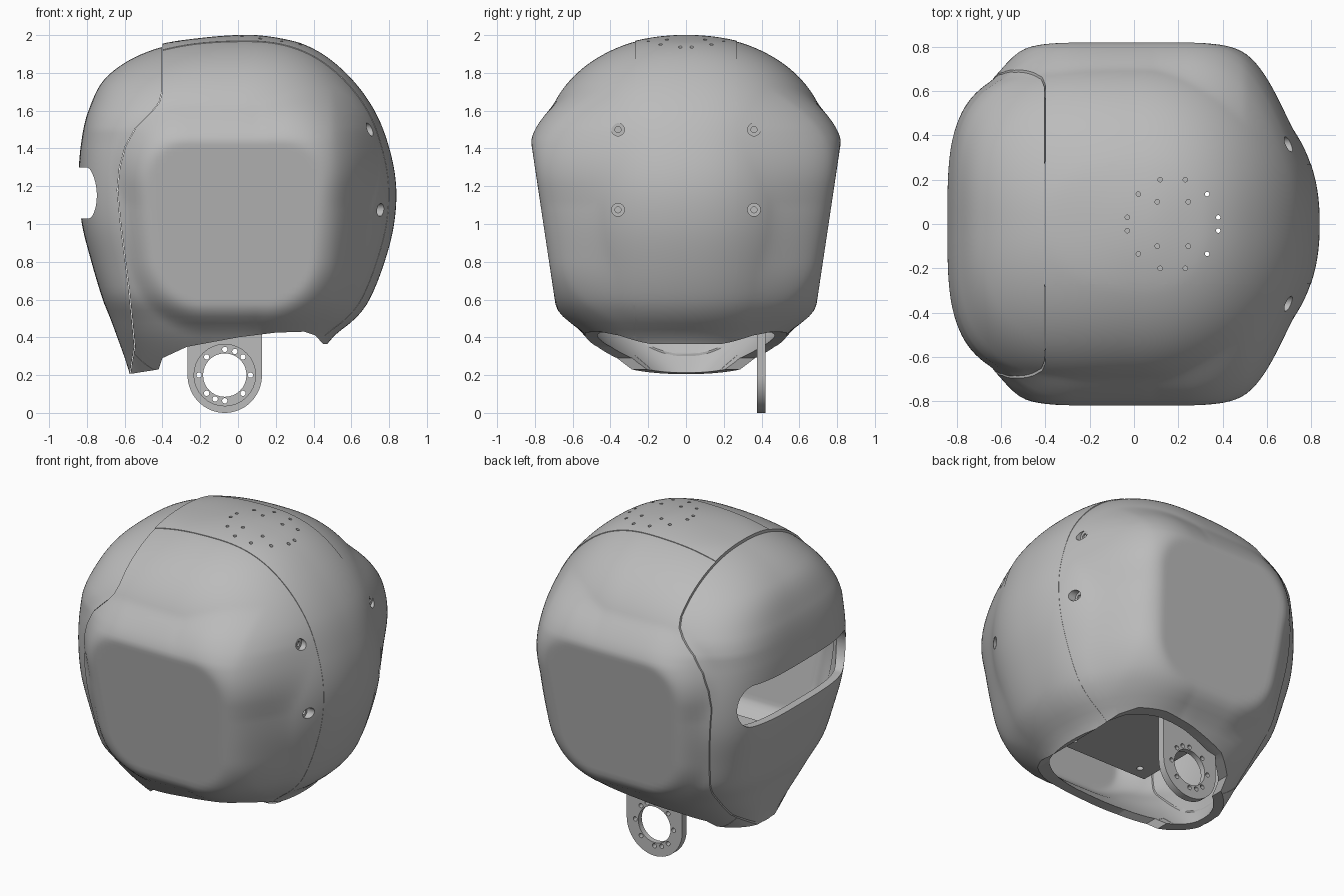
import bpy, bmesh, math
from mathutils import Matrix, Vector

cube = bpy.data.objects.get("Cube")
if cube:
    bpy.data.objects.remove(cube, do_unlink=True)

mat = bpy.data.materials.new("mid grey")
mat.use_nodes = True
GREY = (0.5, 0.5, 0.5, 1)
mat.diffuse_color = GREY
mat.node_tree.nodes["Principled BSDF"].inputs["Base Color"].default_value = GREY


# Helpers
def to_object(name, bm):
    bmesh.ops.recalc_face_normals(bm, faces=bm.faces)
    me = bpy.data.meshes.new(name)
    bm.to_mesh(me)
    bm.free()
    me.materials.append(mat)
    ob = bpy.data.objects.new(name, me)
    bpy.context.collection.objects.link(ob)
    return ob


def activate(ob):
    bpy.ops.object.select_all(action='DESELECT')
    ob.select_set(True)
    bpy.context.view_layer.objects.active = ob


def carve(ob, cutter, op='DIFFERENCE'):
    activate(ob)
    m = ob.modifiers.new("carve", 'BOOLEAN')
    m.operation, m.object, m.solver = op, cutter, 'EXACT'
    bpy.ops.object.modifier_apply(modifier=m.name)
    bpy.data.objects.remove(cutter, do_unlink=True)


def extrude(points, vec, name="helper"):
    """Solid from a flat outline pushed along a vector."""
    bm = bmesh.new()
    f = bm.faces.new([bm.verts.new(p) for p in points])
    r = bmesh.ops.extrude_face_region(bm, geom=[f])
    bmesh.ops.translate(bm, vec=vec,
                        verts=[v for v in r["geom"] if isinstance(v, bmesh.types.BMVert)])
    return to_object(name, bm)


def prism(pts, y0=-1.2, y1=1.2, name="helper"):
    return extrude([(x, y0, z) for x, z in pts], (0, y1 - y0, 0), name)


def box(x0, x1, y0, y1, z0, z1, name="helper"):
    return prism([(x0, z0), (x1, z0), (x1, z1), (x0, z1)], y0, y1, name)


def rods(points, r, depth, axis):
    """Several separate cylinders in one mesh."""
    bm = bmesh.new()
    rot = Vector((0, 0, 1)).rotation_difference(Vector(axis)).to_matrix().to_4x4()
    for p in points:
        bmesh.ops.create_cone(bm, cap_ends=True, segments=32, radius1=r, radius2=r,
                              depth=depth, matrix=Matrix.Translation(p) @ rot)
    return to_object("helper", bm)


def clamp(t):
    return min(max(t, 0), 1)


# Head sections: height, front x, back x, half width
SECTIONS = [(1.997, .05, .05, 0), (1.985, -.16, .19, .17), (1.95, -.4, .34, .32),
            (1.8, -.69, .565, .575), (1.6, -.8, .72, .715), (1.4, -.838, .8, .735),
            (1.2, -.847, .836, .74), (1.0, -.83, .825, .73), (.8, -.78, .775, .7),
            (.6, -.72, .695, .66), (.5, -.68, .62, .6), (.4, -.643, .5, .53),
            (.28, -.6, .42, .42), (.16, -.563, .35, .29)]
KEYS = [math.sqrt(SECTIONS[0][0] - s[0]) for s in SECTIONS]


def section(u):
    """Smooth interpolation between neighbouring sections."""
    i = max(j for j in range(len(KEYS) - 1) if KEYS[j] <= u + 1e-9)

    def slope(j, k):
        a, b = max(j - 1, 0), min(j + 1, len(KEYS) - 1)
        return (SECTIONS[b][k] - SECTIONS[a][k]) / (KEYS[b] - KEYS[a])
    h = KEYS[i + 1] - KEYS[i]
    t = (u - KEYS[i]) / h
    return [(2*t**3 - 3*t*t + 1) * SECTIONS[i][k] + (3*t*t - 2*t**3) * SECTIONS[i + 1][k]
            + h * ((t**3 - 2*t*t + t) * slope(i, k) + (t**3 - t*t) * slope(i + 1, k))
            for k in (1, 2, 3)]


def cheek(x, y, z):
    """Push the side outward to a rounded pad that fades softly to the back and top."""
    round_r = .26
    qx = abs(x + .02) - .465 - .1 * (z - 1) + round_r
    qz = abs(z - 1.0) - .46 + round_r
    d = math.hypot(max(qx, 0), max(qz, 0)) + min(max(qx, qz), 0) - round_r
    fade = .12 + .13 * clamp((x - .1) / .4) + .07 * clamp((z - 1.1) / .4)
    t = clamp((fade - d) / (fade + .04))
    gap = min(.815 - .15 * (1.4 - z), .822) - abs(y)
    return y + math.copysign(max(gap, 0) * t * t * (3 - 2 * t), y)


def head(name, offset=0, rows=100, cols=208):
    """Hollow head; the offset is strongest at the crown."""
    bm = bmesh.new()
    top = bm.verts.new((.05, 0, SECTIONS[0][0]))
    rings = []
    for i in range(1, rows + 1):
        u = KEYS[-1] * i / rows
        z = SECTIONS[0][0] - u * u
        xf, xb, b = section(u)
        x0 = .05 * (z / 2) ** 8
        ring = []
        for j in range(cols):
            a = 2 * math.pi * j / cols
            c, s = math.cos(a), math.sin(a)
            n = min(2.2 + 1.4 * clamp((2 - z) / .5), 2.2 + 3 * (z - .16)) if c < 0 else 2.25
            r = (abs(c) ** n + abs(s) ** n) ** (-1 / n)
            x = x0 + r * c * ((xb - x0) if c > 0 else (x0 - xf))
            y = r * s * b
            ring.append(bm.verts.new((x, cheek(x, y, z) if abs(y) > .2 else y, z)))
        rings.append(ring)
    for j in range(cols):
        k = (j + 1) % cols
        bm.faces.new((top, rings[0][j], rings[0][k]))
        for p, q in zip(rings, rings[1:]):
            bm.faces.new((p[j], q[j], q[k], p[k]))
    bm.normal_update()
    for v, nrm in [(v, v.normal.copy()) for v in bm.verts]:
        v.co += nrm * offset * (.3 + .7 * clamp((v.co.z - 1.4) / .4))
    ob = to_object(name, bm)
    activate(ob)
    m = ob.modifiers.new("wall", 'SOLIDIFY')
    m.thickness, m.offset = .05, -1
    bpy.ops.object.modifier_apply(modifier=m.name)
    # Neck opening
    carve(ob, prism([(-1, .205), (-.58, .205), (-.42, .23), (-.4, .29), (-.27, .35), (0, .4),
                     (.2, .425), (.35, .43), (.41, .41), (.45, .365), (1, .365), (1, 0), (-1, 0)]))
    return ob


def visor_area(gap):
    edge = [(-.4, 2.2), (-.4, 1.7), (-.415, 1.645), (-.45, 1.6), (-.54, 1.51), (-.595, 1.41),
            (-.625, 1.3), (-.637, 1.18), (-.62, 1.0), (-.575, .65), (-.545, .35), (-.56, .27),
            (-.585, .1)]
    return prism([(x - gap, z) for x, z in edge] + [(-1.2, .1), (-1.2, 2.2)])


# Side shell, centre band and visor
side_shell = head("side_shell")
carve(side_shell, visor_area(0))
carve(side_shell, box(-.45, 1.2, -.27, .27, .1, 2.2))

centre_band = head("centre_band", .004)
carve(centre_band, visor_area(0))
carve(centre_band, box(-.6, 1.2, -.27, .27, .1, 2.2), 'INTERSECT')

visor = head("visor", -.012)
carve(visor, visor_area(.003), 'INTERSECT')

# Eye slot with rounded ends
slot = [(-1.1, side * (.45 + .1 * math.cos(a)), 1.165 + side * .135 * math.sin(a))
        for side in (1, -1) for a in [math.pi * (i / 16 - .5) for i in range(17)]]
carve(visor, extrude(slot, (.6, 0, 0)))

# Stepped screw holes at the back
for z, x in ((1.5, .7), (1.075, .74)):
    for y in (-.36, .36):
        carve(side_shell, rods([(x + .08, y, z)], .034, .2, (1, 0, 0)))
        carve(side_shell, rods([(x + .07, y, z)], .016, .2, (1, 0, 0)))

# Small vent holes in the crown
vents = [(.175 + sx * dx, sy * dy, 1.97) for dx, dy in
         ((.205, .03), (.155, .135), (.07, .1), (.057, .2)) for sx in (1, -1) for sy in (1, -1)]
carve(centre_band, rods(vents, .01, .3, (0, 0, 1)))

# Neck bracket with a bearing ring
cx, cz = -.07, .2
outline = [(cx + .197 * math.cos(a), cz + .2 * math.sin(a))
           for a in [math.pi * (1 + i / 32) for i in range(33)]]
bracket = prism(outline + [(.127, .62), (-.267, .62)], .375, .42, "neck_bracket")
carve(bracket, rods([(cx, .4, cz)], .115, .2, (0, 1, 0)))
carve(bracket, rods([(cx, .375, cz)], .163, .02, (0, 1, 0)))
bolts = [(cx + .136 * math.cos(a), .4, cz + .136 * math.sin(a))
         for a in [math.radians(d) for d in (0, 45, 67, 90, 135, 180, 225, 248, 270, 315)]]
carve(bracket, rods(bolts, .014, .2, (0, 1, 0)))

# Inner mounting plate
plate = box(-.38, .32, -.36, .42, .58, .62, "inner_plate")
carve(plate, rods([(x, y, .6) for x in (-.28, .22) for y in (-.28, .3)], .02, .2, (0, 0, 1)))

for ob in (side_shell, centre_band, visor, bracket, plate):
    activate(ob)
    bpy.ops.object.shade_smooth_by_angle(angle=math.radians(30))
